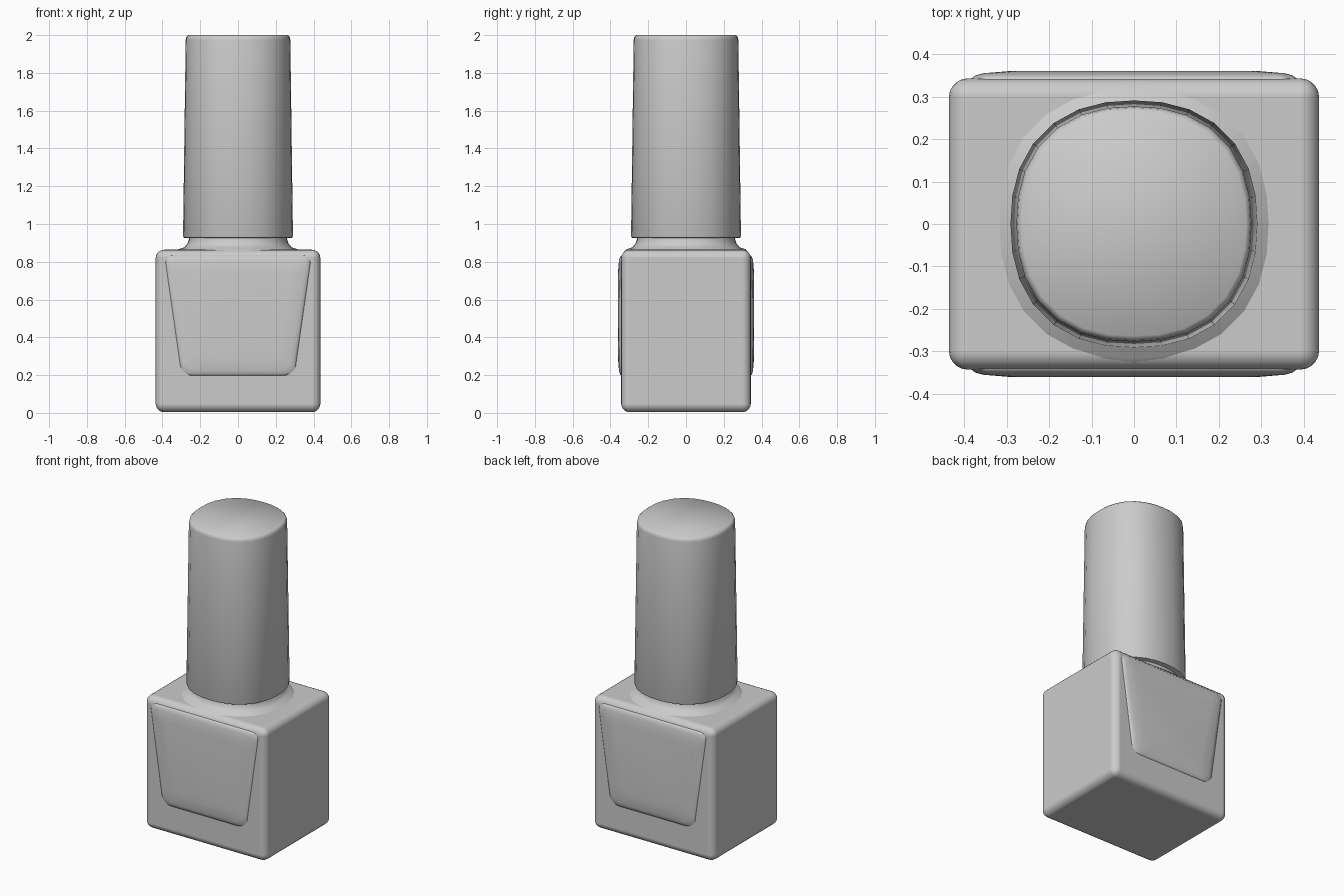
import bpy, bmesh, math

cube = bpy.data.objects.get("Cube")
if cube:
    bpy.data.objects.remove(cube)

GREY = (0.6, 0.6, 0.6, 1.0)
mat = bpy.data.materials.new("plain grey")
mat.use_nodes = True
mat.diffuse_color = GREY
mat.node_tree.nodes["Principled BSDF"].inputs["Base Color"].default_value = GREY


def loft(name, rings, angle=50):
    """Skin a list of equal-length point rings and cap both ends."""
    bm = bmesh.new()
    loops = [[bm.verts.new(p) for p in ring] for ring in rings]
    n = len(loops[0])
    for a, b in zip(loops, loops[1:]):
        for i in range(n):
            j = (i + 1) % n
            bm.faces.new((a[i], a[j], b[j], b[i]))
    bm.faces.new(loops[0][::-1])
    bm.faces.new(loops[-1])
    bmesh.ops.recalc_face_normals(bm, faces=bm.faces)
    mesh = bpy.data.meshes.new(name)
    bm.to_mesh(mesh)
    bm.free()
    mesh.materials.append(mat)
    ob = bpy.data.objects.new(name, mesh)
    bpy.context.collection.objects.link(ob)
    smooth(ob, angle)
    return ob


def smooth(ob, angle):
    bpy.ops.object.select_all(action='DESELECT')
    ob.select_set(True)
    bpy.context.view_layer.objects.active = ob
    bpy.ops.object.shade_smooth_by_angle(angle=math.radians(angle))


def squircle(r, z, power=2.3, n=28):
    """Slightly squared circle."""
    pts = []
    for i in range(n):
        t = 2 * math.pi * i / n
        c, s = math.cos(t), math.sin(t)
        k = r / (abs(c) ** power + abs(s) ** power) ** (1 / power)
        pts.append((k * c, k * s, z))
    return pts


def panel_ring(inset, y):
    """Rounded outline, wider at the top than at the bottom."""
    bottom, top = 0.195 + inset, 0.835 - inset
    pts = []
    corners = [(1, bottom, 0.31, -90, 0.07), (1, top, 0.385, 0, 0.04),
               (-1, top, 0.385, 90, 0.04), (-1, bottom, 0.31, 180, 0.07)]
    for sx, z, half, start, rad in corners:
        cx = sx * (half - inset - rad)
        cz = z + rad if z == bottom else z - rad
        for k in range(7):
            a = math.radians(start + 15 * k)
            pts.append((cx + rad * math.cos(a), y, cz + rad * math.sin(a)))
    return pts


# Glass bottle: rounded block
bpy.ops.mesh.primitive_cube_add(size=1, location=(0, 0, 0.435))
bottle = bpy.context.object
bottle.name = "bottle"
bottle.scale = (0.872, 0.686, 0.86)
bpy.ops.object.transform_apply(location=False, rotation=False, scale=True)
bottle.data.materials.append(mat)
bevel = bottle.modifiers.new("rounded edges", 'BEVEL')
bevel.width = 0.045
bevel.segments = 5
bevel.harden_normals = True
smooth(bottle, 50)

# Raised panels on front and back
for name, side in (("front_panel", -1), ("back_panel", 1)):
    steps = [(0, 0.33), (0.002, 0.343), (0.012, 0.35), (0.03, 0.355), (0.09, 0.36)]
    loft(name, [panel_ring(i, side * y) for i, y in steps])

# Flared neck
neck = [(0.33, 0.85), (0.315, 0.866), (0.285, 0.876), (0.268, 0.895),
        (0.26, 0.92), (0.26, 0.96)]
loft("neck", [squircle(r, z) for r, z in neck])

# Tapered cap
cap = [(0.278, 0.925), (0.288, 0.928), (0.291, 0.936), (0.277, 1.975),
       (0.274, 1.99), (0.264, 2.0)]
loft("cap", [squircle(r, z) for r, z in cap])

for ob in bpy.context.scene.objects:
    if ob.name == "bottle":
        ob.location.z = 0.434
